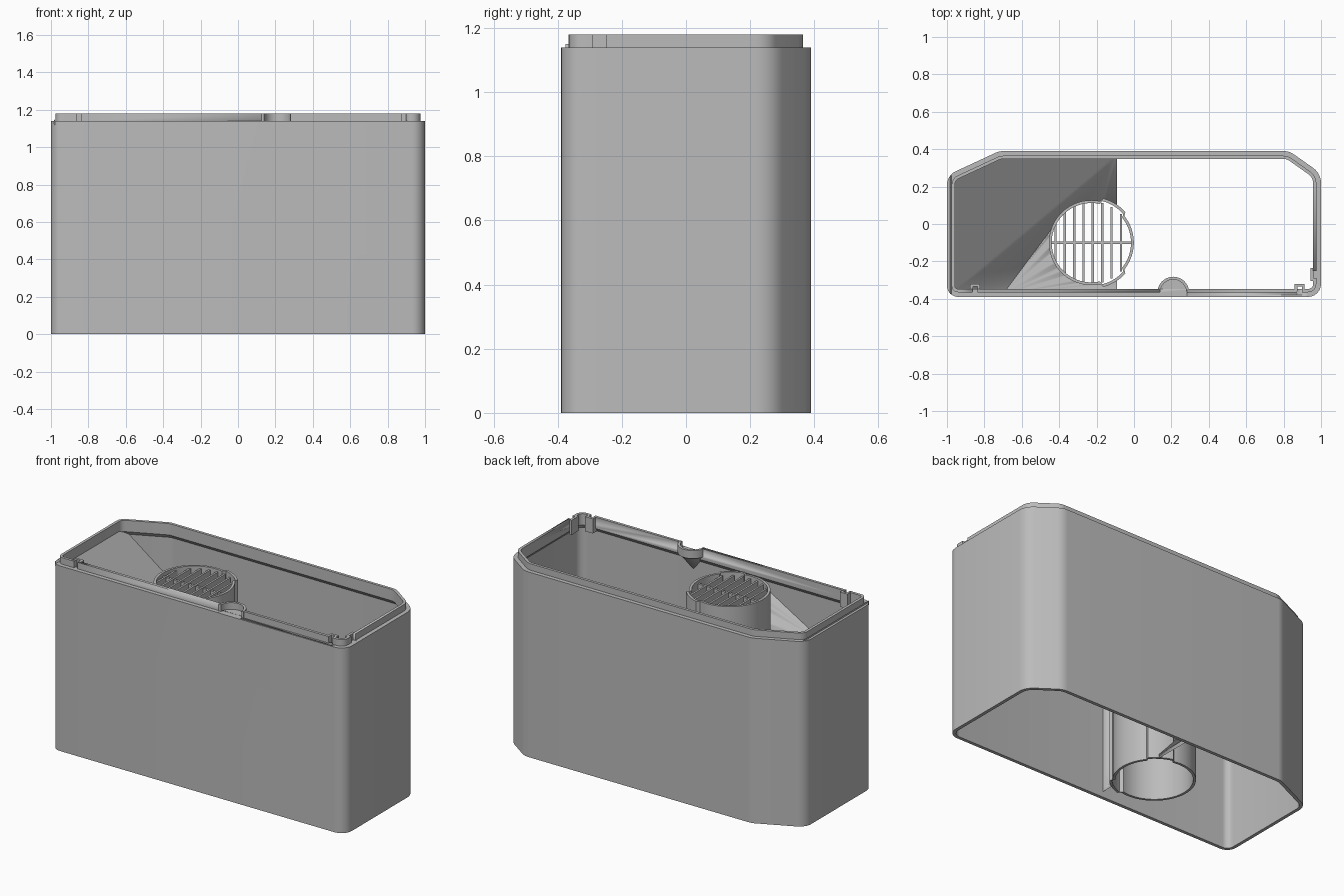
import bpy, bmesh, math
from mathutils import Vector

if "Cube" in bpy.data.objects:
    bpy.data.objects.remove(bpy.data.objects["Cube"])

grey = bpy.data.materials.new("plain grey")
grey.diffuse_color = (0.5, 0.5, 0.5, 1)
grey.use_nodes = True
grey.node_tree.nodes["Principled BSDF"].inputs["Base Color"].default_value = grey.diffuse_color


def finish(name, bm, smooth=True):
    bmesh.ops.recalc_face_normals(bm, faces=bm.faces)
    me = bpy.data.meshes.new(name)
    bm.to_mesh(me)
    bm.free()
    ob = bpy.data.objects.new(name, me)
    bpy.context.collection.objects.link(ob)
    me.materials.append(grey)
    if smooth:
        bpy.ops.object.select_all(action='DESELECT')
        ob.select_set(True)
        bpy.context.view_layer.objects.active = ob
        bpy.ops.object.shade_smooth_by_angle(angle=math.radians(30))
    return ob


def loft(name, loops, closed=True):
    """Skin closed loops of equal length; join last to first, or cap the ends."""
    bm = bmesh.new()
    rows = [[bm.verts.new(p) for p in lp] for lp in loops]
    n, m = len(rows[0]), len(rows)
    for i in range(m if closed else m - 1):
        a, b = rows[i], rows[(i + 1) % m]
        for j in range(n):
            k = (j + 1) % n
            bm.faces.new((a[j], a[k], b[k], b[j]))
    if not closed:
        bm.faces.new(rows[0])
        bm.faces.new(rows[-1])
    return finish(name, bm)


def prism(name, plan, z0, z1):
    return loft(name, [[(x, y, z0) for x, y in plan], [(x, y, z1) for x, y in plan]], False)


def box(name, x0, x1, y0, y1, z0, z1):
    return prism(name, [(x0, y0), (x1, y0), (x1, y1), (x0, y1)], z0, z1)


def hull(name, pts):
    bm = bmesh.new()
    for p in pts:
        bm.verts.new(p)
    bmesh.ops.convex_hull(bm, input=bm.verts)
    return finish(name, bm)


def cut(ob, cutter):
    mod = ob.modifiers.new("cut", 'BOOLEAN')
    mod.operation, mod.solver, mod.object = 'DIFFERENCE', 'EXACT', cutter
    bpy.context.view_layer.objects.active = ob
    bpy.ops.object.modifier_apply(modifier=mod.name)
    bpy.data.objects.remove(cutter)


# Plan outline: corner x, y and rounding radius
CORNERS = [(-1, -.39, .06), (1, -.39, .07), (1, .27, .1),
           (.83, .39, .1), (-.72, .39, .1), (-1, .26, .08)]


def outline(inset, z, steps=6):
    n, pts = len(CORNERS), []
    for i in range(n):
        p = Vector(CORNERS[i][:2])
        d0 = (p - Vector(CORNERS[i - 1][:2])).normalized()
        d1 = (Vector(CORNERS[(i + 1) % n][:2]) - p).normalized()
        n0, n1 = Vector((-d0.y, d0.x)), Vector((-d1.y, d1.x))
        miter = (n0 + n1) / (1 + n0.dot(n1))
        c = p + miter * CORNERS[i][2]
        r = CORNERS[i][2] - inset
        turn = d0.angle(d1)
        a0 = math.atan2(-n0.y, -n0.x)
        for s in range(steps + 1):
            a = a0 + turn * s / steps
            pts.append((c.x + r * math.cos(a), c.y + r * math.sin(a), z))
    return pts


# Housing wall with stepped lip
SECTION = [(0, 0), (0, 1.14), (.025, 1.14), (.025, 1.18),
           (.042, 1.18), (.042, 1.11), (.02, 1.085), (.02, 0)]
shell = loft("housing_wall", [outline(i, z) for i, z in SECTION])

# Half-round pocket in the front lip
PX, PY, PR = .21, -.367, .085


def arc(r, a0, a1, n, cx=PX, cy=PY):
    return [(cx + r * math.cos(a0 + (a1 - a0) * i / n),
             cy + r * math.sin(a0 + (a1 - a0) * i / n)) for i in range(n + 1)]


cut(shell, prism("pocket_cutter", arc(.075, 0, 2 * math.pi * 31 / 32, 31), 1.139, 1.25))
half = arc(PR, 0, math.pi, 20)
hull("pocket_cone", [(x, y, 1.139) for x, y in half] + [(PX, PY - .01, 1.02)])
prism("pocket_rim", half + arc(.07, math.pi, 0, 20), 1.13, 1.18)

# Clip notches in the lip with small U-shaped tabs behind them
for cx in (-.85, .885):
    cut(shell, box("clip_cutter", cx - .013, cx + .013, -.38, -.335, 1.139, 1.25))
    for side in (-1, 1):
        x = cx + side * .019
        box("clip_side", x - .007, x + .007, -.36, -.32, 1.09, 1.18)
    box("clip_back", cx - .026, cx + .026, -.335, -.32, 1.09, 1.18)
cut(shell, box("side_clip_cutter", .94, .99, -.29, -.25, 1.139, 1.25))
box("side_clip_back", .945, .96, -.305, -.235, 1.09, 1.18)

# Keyed round tube: two bulges on its right side
CX, CY = -.228, -.1


def tube_loop(offset, z):
    pts = []
    for i in range(120):
        a = math.radians(i * 3 - 180)
        bulge = 42 <= abs(i * 3 - 180) <= 77
        r = (.245 if bulge else .227) + offset
        pts.append((CX + r * math.cos(a), CY + r * math.sin(a), z))
    return pts


loft("tube", [tube_loop(0, .04), tube_loop(0, 1.12), tube_loop(-.015, 1.12), tube_loop(-.015, .04)])

# Grille in the top of the tube
for i in range(8):
    x = -.42 + i * .05
    h = math.sqrt(.22 ** 2 - (x - CX) ** 2)
    box("grille_bar", x - .006, x + .006, CY - h, CY + h, 1.07, 1.105)
box("grille_cross_bar", CX - .22, CX + .22, CY - .007, CY + .007, 1.07, 1.1)


# Sloping floor on the left, falling towards the tube
def ramp_z(x):
    return 1.12 - (x + .96) * 1.22


plan = [(-.985, -.375), (-.09, -.375), (-.09, .375), (-.725, .375), (-.985, .255)]
ramp = loft("ramp", [[(x, y, ramp_z(x) - t) for x, y in plan] for t in (.025, 0)], False)
cut(ramp, loft("tube_cutter", [tube_loop(-.008, -.2), tube_loop(-.008, 1.5)], False))


# Buttress between tube, ramp and front wall
def buttress_z(x, y):
    return min(1.12, .79 + (x + .69) * .72 - (y + .36) * 1.45)


top = [(-.69, -.36), (-.40, .027), (-.09, -.1), (-.16, -.375), (-.09, -.375), (-.70, -.375)]
butt = hull("buttress", [(x, y, buttress_z(x, y)) for x, y in top]
            + [(-.09, y, ramp_z(-.09) - .01) for y in (-.1, -.375)])
cut(butt, loft("tube_cutter", [tube_loop(-.008, -.2), tube_loop(-.008, 1.5)], False))
